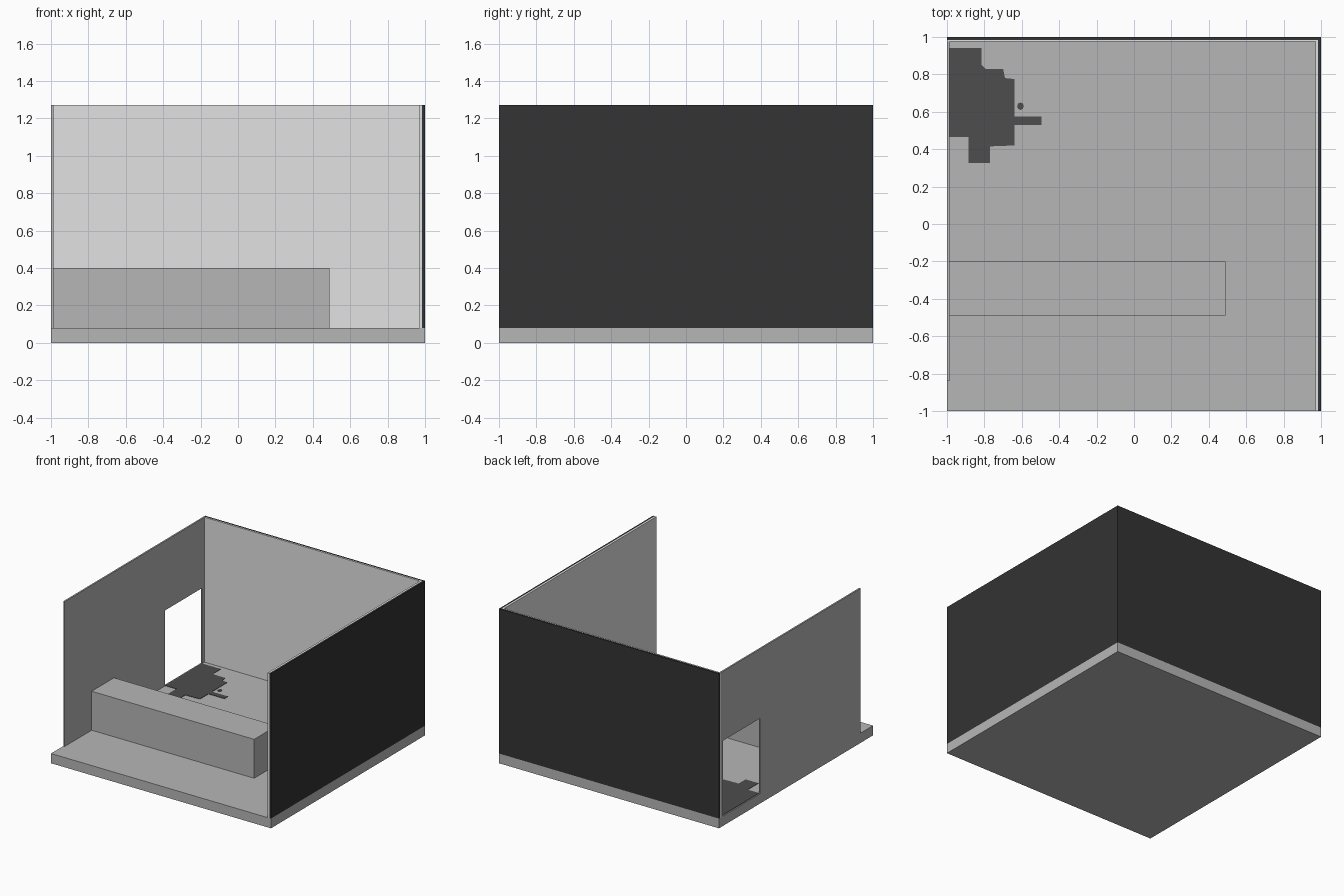
import bpy, bmesh, math
from mathutils import Vector

if "Cube" in bpy.data.objects:
    bpy.data.objects.remove(bpy.data.objects["Cube"])


def mat(name, v):
    m = bpy.data.materials.new(name)
    m.diffuse_color = (v, v, v, 1)
    m.use_nodes = True
    m.node_tree.nodes["Principled BSDF"].inputs["Base Color"].default_value = m.diffuse_color
    return m


GREY = mat("mid_grey", 0.47)
LIGHT = mat("light_grey", 0.76)
DARK = mat("near_black", 0.033)
STAIN = mat("charcoal", 0.074)


def prism(name, points, direction, material):
    """Extrude a flat outline of 3D points along a direction."""
    bm = bmesh.new()
    face = bm.faces.new([bm.verts.new(p) for p in points])
    res = bmesh.ops.extrude_face_region(bm, geom=[face], use_keep_orig=True)
    verts = [g for g in res["geom"] if isinstance(g, bmesh.types.BMVert)]
    bmesh.ops.translate(bm, verts=verts, vec=Vector(direction))
    bmesh.ops.recalc_face_normals(bm, faces=bm.faces)
    me = bpy.data.meshes.new(name)
    bm.to_mesh(me)
    bm.free()
    me.materials.append(material)
    ob = bpy.data.objects.new(name, me)
    bpy.context.collection.objects.link(ob)
    return ob


def box(name, x, y, z, material):
    pts = [(x[0], y[0], z[0]), (x[1], y[0], z[0]), (x[1], y[1], z[0]), (x[0], y[1], z[0])]
    return prism(name, pts, (0, 0, z[1] - z[0]), material)


FLOOR, TOP = 0.08, 1.27

# Floor slab and counter
box("floor", (-1, 1), (-1, 1), (0, FLOOR), GREY)
box("counter", (-0.987, 0.49), (-0.49, -0.2), (FLOOR, 0.4), GREY)

# Right and back walls: dark outside, light lining inside
box("right_wall_outer", (0.985, 1), (-1, 0.985), (FLOOR, TOP), DARK)
box("right_wall_lining", (0.97, 0.985), (-1, 0.975), (FLOOR, TOP), LIGHT)
box("back_wall_outer", (-1, 1), (0.985, 1), (FLOOR, TOP), DARK)
box("back_wall_lining", (-1, 0.985), (0.975, 0.985), (FLOOR, TOP), LIGHT)

# Left wall with doorway
outline = [(-0.84, FLOOR), (0.465, FLOOR), (0.465, 0.7), (0.945, 0.7),
           (0.945, FLOOR), (0.975, FLOOR), (0.975, TOP), (-0.84, TOP)]
prism("left_wall", [(-1, y, z) for y, z in outline], (0.013, 0, 0), GREY)

# Floor stain by the doorway, with a loose droplet
stain = [(-0.99, 0.94), (-0.815, 0.94), (-0.815, 0.85), (-0.795, 0.83), (-0.70, 0.83),
         (-0.69, 0.78), (-0.64, 0.775), (-0.64, 0.575), (-0.495, 0.575), (-0.495, 0.53),
         (-0.64, 0.53), (-0.64, 0.42), (-0.77, 0.415), (-0.77, 0.325), (-0.885, 0.325),
         (-0.885, 0.465), (-0.99, 0.465)]
H = (0, 0, 0.003)
prism("floor_stain", [(x, y, FLOOR) for x, y in stain], H, STAIN)
drop = [(-0.607 + 0.018 * math.cos(a * math.pi / 4),
         0.63 + 0.02 * math.sin(a * math.pi / 4), FLOOR) for a in range(8)]
prism("stain_droplet", drop, H, STAIN)
